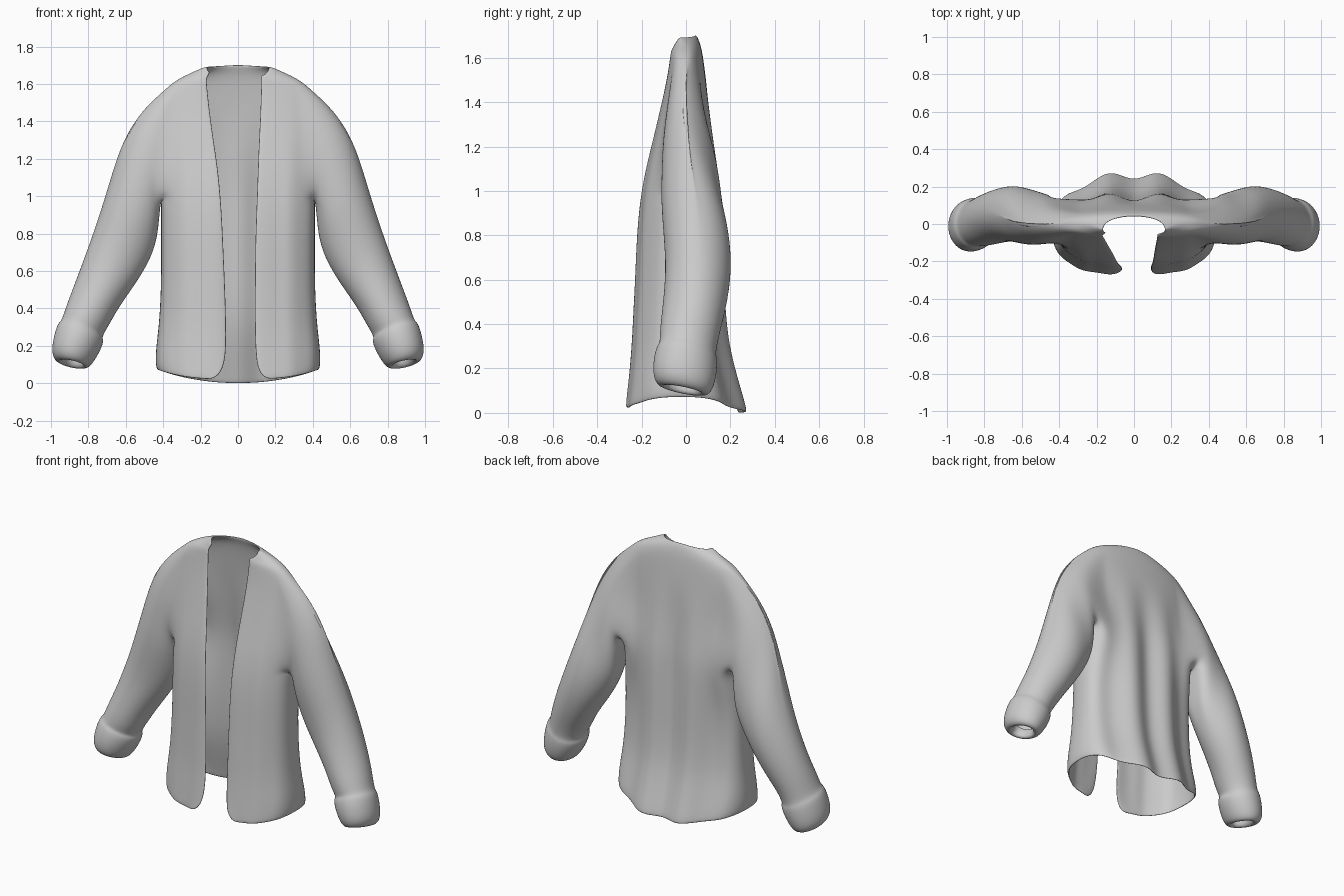
import bpy, bmesh, math

if "Cube" in bpy.data.objects:
    bpy.data.objects.remove(bpy.data.objects["Cube"])

# Body rows: height, half width, front y, back y, left opening x, right opening x
ROWS = [
    (0.00, .435, -.276, .268, .130, .150), (0.05, .442, -.270, .255, .080, .105),
    (0.15, .440, -.260, .225, .060, .092), (0.30, .425, -.247, .185, .060, .088),
    (0.45, .415, -.240, .168, .064, .088), (0.60, .412, -.232, .160, .070, .089),
    (0.75, .412, -.226, .155, .077, .091), (0.88, .412, -.217, .150, .083, .095),
    (1.00, .412, -.202, .145, .092, .100), (1.12, .415, -.178, .132, .103, .104),
    (1.24, .420, -.148, .118, .120, .108), (1.36, .420, -.120, .106, .138, .114),
    (1.47, .415, -.095, .094, .152, .119), (1.565, .395, -.078, .082, .163, .122),
    (1.62, .335, -.072, .074, .168, .124), (1.665, .240, -.070, .064, .166, .124),
    (1.705, .165, -.070, .047, .152, .124),
]
# Sleeve rings: outer x, z, inner x, z, front y, back y
SLEEVE = [
    (.505, 1.47, .415, .95, -.105, .125), (.605, 1.315, .420, .86, -.110, .142),
    (.670, 1.14, .435, .76, -.110, .165), (.725, .96, .475, .655, -.103, .195),
    (.790, .75, .545, .53, -.093, .205), (.868, .54, .635, .405, -.105, .182),
    (.920, .41, .695, .30, -.120, .150), (.945, .330, .730, .245, -.118, .132),
    (.965, .320, .715, .230, -.132, .142), (.985, .25, .735, .175, -.148, .140),
    (1.00, .165, .775, .105, -.150, .125), (.975, .110, .805, .078, -.125, .095),
    (.935, .115, .835, .090, -.085, .055), (.915, .20, .815, .15, -.085, .06),
]
SHEAR = (.055, .06, .045, .02)  # upper sleeve leans back towards the armpit
Q = 10                    # columns per quarter
HOLE_LO, HOLE_HI = 8, 13  # rows of the armhole
COL_B, COL_F = Q - 4, Q + 5


def body_point(row, j):
    z, w, yf, yb, xl, xr = row
    s, i = (-1 if j < 0 else 1), abs(j)
    p = .7
    if i <= Q:
        th = math.pi / 2 * (1 - (i / Q) ** 1.2)
        p = .95
    else:
        th = -math.acos(((xl if s < 0 else xr) / w) ** (1 / p)) * (i - Q) / Q
    c, sn = max(math.cos(th), 0), math.sin(th)
    x = s * w * c ** p
    ys = -.03 if z > 1.7 else 0
    y = ys + (yb - ys if sn > 0 else ys - yf) * math.copysign(abs(sn) ** p, sn)
    # hanging folds, deeper on the back, and cloth bunched behind the armpits
    fade = max(0, min(1, (1.45 - z) / .5))
    if sn > 0:
        y -= .026 * fade * sn * math.cos(2 * math.pi * x / .28)
        y += .05 * min(1, 2 * sn) * math.exp(-((abs(x) - .32) / .09) ** 2 - ((z - 1) / .22) ** 2)
    else:
        y += .006 * fade * sn * math.cos(2 * math.pi * x / .15 + s)
    # curved hem and sloping neck
    hem = max(0, 1 - z / .3)
    z += hem * (.07 * c * c + (.018 if sn < 0 else 0) * sn * sn)
    if z > 1.7:
        z -= .008 * c + .075 * max(0, -sn)
    elif z > 1.65:
        z -= .035 * max(0, -sn)
    return x, y, z


bm = bmesh.new()
cols = range(-2 * Q, 2 * Q + 1)
grid = [{j: bm.verts.new(body_point(r, j)) for j in cols} for r in ROWS]

# Body panels, leaving the armholes open
for r in range(len(ROWS) - 1):
    for j in range(-2 * Q, 2 * Q):
        m = abs(j + .5)
        if HOLE_LO <= r < HOLE_HI and COL_B < m < COL_F:
            continue
        bm.faces.new((grid[r][j], grid[r][j + 1], grid[r + 1][j + 1], grid[r + 1][j]))

# Sleeves grown from the armhole edges down to rolled cuffs
for s in (-1, 1):
    path = [(HOLE_HI, i) for i in range(Q, COL_F)]
    path += [(r, COL_F) for r in range(HOLE_HI, HOLE_LO, -1)]
    path += [(HOLE_LO, i) for i in range(COL_F, COL_B, -1)]
    path += [(r, COL_B) for r in range(HOLE_LO, HOLE_HI)]
    path += [(HOLE_HI, i) for i in range(COL_B, Q)]
    prev = [grid[r][s * i] for r, i in path]
    n = len(prev)
    for k, (ox, oz, ix, iz, yf, yb) in enumerate(SLEEVE):
        ring = []
        for q in range(n):
            a = 2 * math.pi * q / n
            f = 1 + (.025 * math.sin(3 * a + 1.7 * k) if 1 <= k < 6 else 0)
            u = math.cos(a) * f
            y = (yf + yb) / 2 - (yb - yf) / 2 * math.sin(a) * f
            if math.sin(a) < 0:
                y -= (SHEAR[k] if k < len(SHEAR) else 0) * u
            tilt = .2 * y if k >= 7 else 0
            ring.append(bm.verts.new((
                s * ((ox + ix) / 2 + (ox - ix) / 2 * u), y,
                (oz + iz) / 2 + (oz - iz) / 2 * u - tilt)))
        for q in range(n):
            p = (q + 1) % n
            bm.faces.new((prev[q], prev[p], ring[p], ring[q]))
        prev = ring

bmesh.ops.delete(bm, geom=[v for v in bm.verts if not v.link_faces], context='VERTS')
bmesh.ops.recalc_face_normals(bm, faces=bm.faces)
# Make the back face outward so the cloth thickens inward
bm.normal_update()
if grid[5][0].normal.y < 0:
    bmesh.ops.reverse_faces(bm, faces=bm.faces)

for f in bm.faces:
    f.smooth = True
mesh = bpy.data.meshes.new("jacket")
bm.to_mesh(mesh)
bm.free()
jacket = bpy.data.objects.new("jacket", mesh)
bpy.context.collection.objects.link(jacket)

# Cloth thickness, then smoothing
sol = jacket.modifiers.new("thickness", 'SOLIDIFY')
sol.thickness = .012
sol.offset = -1
sub = jacket.modifiers.new("smooth", 'SUBSURF')
sub.levels = sub.render_levels = 2
